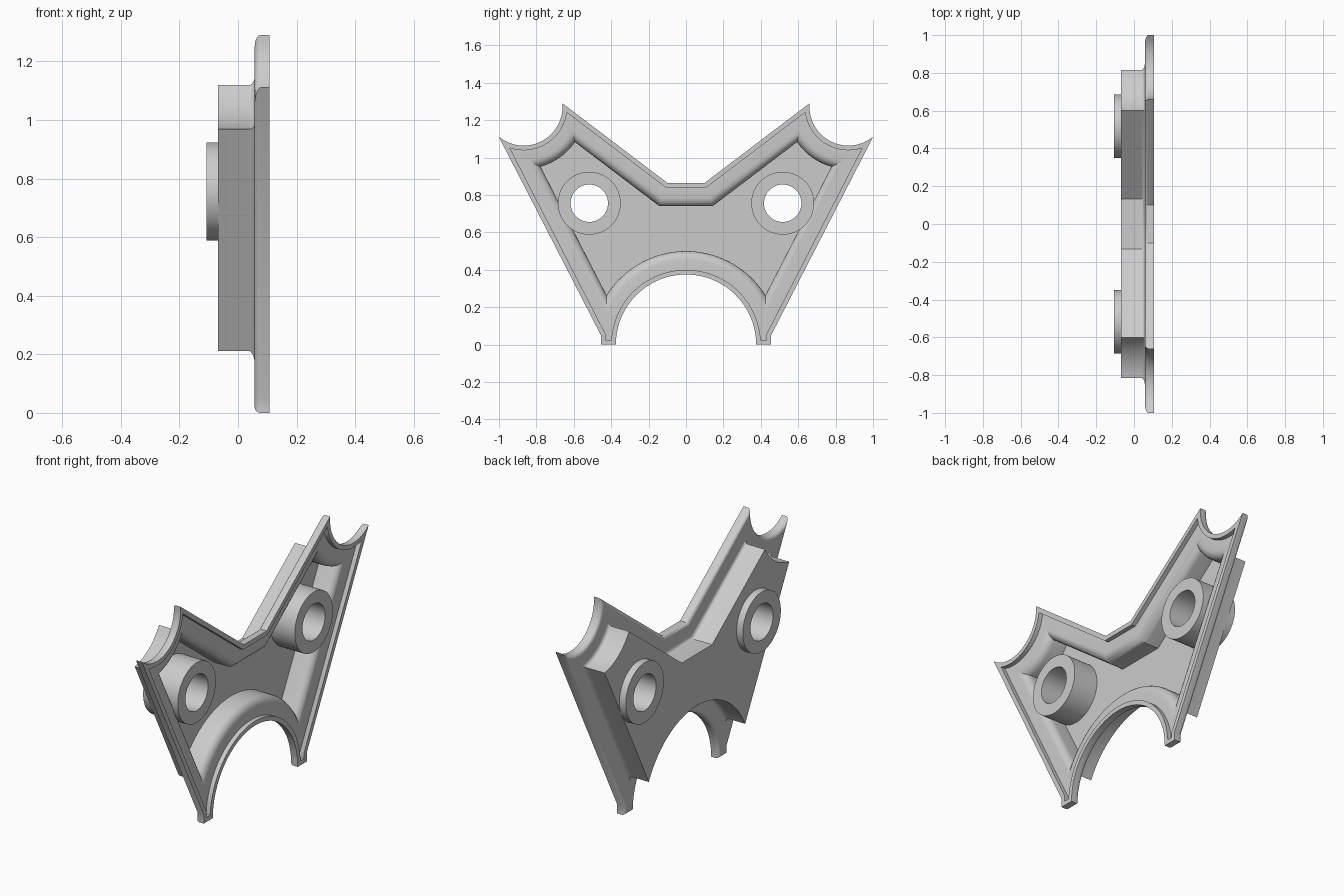
import bpy, bmesh
from math import sin, cos, pi, sqrt, atan2, radians
from mathutils import Vector as V

if "Cube" in bpy.data.objects:
    bpy.data.objects.remove(bpy.data.objects["Cube"])

X_BACK, X_FRONT = 0.107, -0.068          # flange rim plane, pan floor plane
X_FLANGE, T = 0.057, 0.025               # flange underside, sheet thickness
BOSS_Y, BOSS_Z, BOSS_R, HOLE_R = 0.517, 0.756, 0.168, 0.10
C_TOP, R_TOP, R_BOT = V((0.868, 1.272)), 0.208, 0.375
KNEE, TIP = V((0.455, 0.05)), V((1.0, 1.11))
NOTCH, PEAK = V((0.10, 0.865)), V((0.66, 1.29))


def hit(p, d, c, r, sign):
    """Point where the line p + t*d meets a circle."""
    u = p - c
    b = u.dot(d)
    return p + d * (-b + sign * sqrt(b * b - u.dot(u) + r * r))


def arc(c, r, a, b, n):
    return [c + V((cos(a + (b - a) * i / n), sin(a + (b - a) * i / n))) * r
            for i in range(n + 1)]


def outline(d):
    """Symmetric bracket outline in (y, z), inset by d."""
    o = V((0, 0))
    sd = (TIP - KNEE).normalized()
    sp = KNEE + V((-sd.y, sd.x)) * d
    nd = (PEAK - NOTCH).normalized()
    np_ = NOTCH + V((nd.y, -nd.x)) * d
    r = R_BOT + d
    inner, y_out = V((sqrt(r * r - d * d), d)), KNEE.x - d
    if inner.x < y_out:                  # the foot still has width
        foot = [V((y_out, d)), sp + sd * ((y_out - sp.x) / sd.x)]
    else:                                # the foot closes to a point
        inner = hit(sp, sd, o, r, 1)
        foot = [inner.copy(), inner.copy()]
    tip = hit(sp, sd, C_TOP, R_TOP + d, -1) - C_TOP
    peak = hit(np_, nd, C_TOP, R_TOP + d, -1) - C_TOP
    a, b = atan2(tip.y, tip.x), atan2(peak.y, peak.x)
    a, b = a % (2 * pi), b % (2 * pi)
    z = NOTCH.y - d
    half = arc(o, r, pi / 2, atan2(inner.y, inner.x), 24) + foot
    half += arc(C_TOP, R_TOP + d, a, b, 20)
    half.append(np_ + nd * ((z - np_.y) / nd.y))
    return half + [V((-p.x, p.y)) for p in reversed(half[1:])]


def finish(bm, name):
    bmesh.ops.recalc_face_normals(bm, faces=bm.faces)
    me = bpy.data.meshes.new(name)
    bm.to_mesh(me)
    bm.free()
    ob = bpy.data.objects.new(name, me)
    bpy.context.collection.objects.link(ob)
    bpy.ops.object.select_all(action='DESELECT')
    ob.select_set(True)
    bpy.context.view_layer.objects.active = ob
    bpy.ops.object.shade_smooth_by_angle(angle=radians(30))
    return ob


def ring(bm, pts, x):
    return [bm.verts.new((x, p.x, p.y)) for p in pts]


def bridge(bm, a, b):
    n = len(a)
    for i in range(n):
        j = (i + 1) % n
        bm.faces.new((a[i], a[j], b[j], b[i]))


# Pressed sheet section as (inset, x), from outside floor round to inside floor
steps = [i * pi / 10 for i in range(6)]
section = [(0.10, X_FRONT)]
section += [(0.08 + 0.02 * cos(t), X_FLANGE - 0.02 + 0.02 * sin(t)) for t in steps]
section += [(0.02 - 0.02 * sin(t), X_FLANGE + 0.02 - 0.02 * cos(t)) for t in steps]
section += [(0, X_BACK), (T, X_BACK), (T, X_FLANGE + T)]
section += [(0.08 + 0.045 * sin(t), X_FLANGE - 0.02 + 0.045 * cos(t)) for t in steps]
section += [(0.125, X_FRONT + T)]

# Flanged pan: walls, then floors with round openings for the bosses
bm = bmesh.new()
rings = [ring(bm, outline(d), x) for d, x in section]
for a, b in zip(rings, rings[1:]):
    bridge(bm, a, b)
bmesh.ops.remove_doubles(bm, verts=bm.verts, dist=1e-5)
rims = [e for e in bm.edges if e.is_boundary]
circles = {}
for x in (X_FRONT, X_FRONT + T):
    edges = [e for e in rims if abs(e.verts[0].co.x - x) < 1e-4]
    for s in (-1, 1):
        c = ring(bm, arc(V((s * BOSS_Y, BOSS_Z)), 0.155, 0, 2 * pi, 48)[:-1], x)
        edges += [bm.edges.new((c[i], c[(i + 1) % 48])) for i in range(48)]
        circles.setdefault(s, []).append(c)
    bmesh.ops.triangle_fill(bm, edges=edges, use_beauty=True,
                            normal=(1, 0, 0))
for a, b in circles.values():
    bridge(bm, a, b)
finish(bm, "flanged_pan")

# Two hollow bosses running right through the pan
for s, side in ((-1, "left"), (1, "right")):
    bm = bmesh.new()
    c = V((s * BOSS_Y, BOSS_Z))
    loops = [ring(bm, arc(c, r, 0, 2 * pi, 64)[:-1], x) for r, x in
             ((BOSS_R, -X_BACK), (BOSS_R, X_BACK), (HOLE_R, X_BACK), (HOLE_R, -X_BACK))]
    for i in range(4):
        bridge(bm, loops[i], loops[(i + 1) % 4])
    finish(bm, "boss_" + side)
